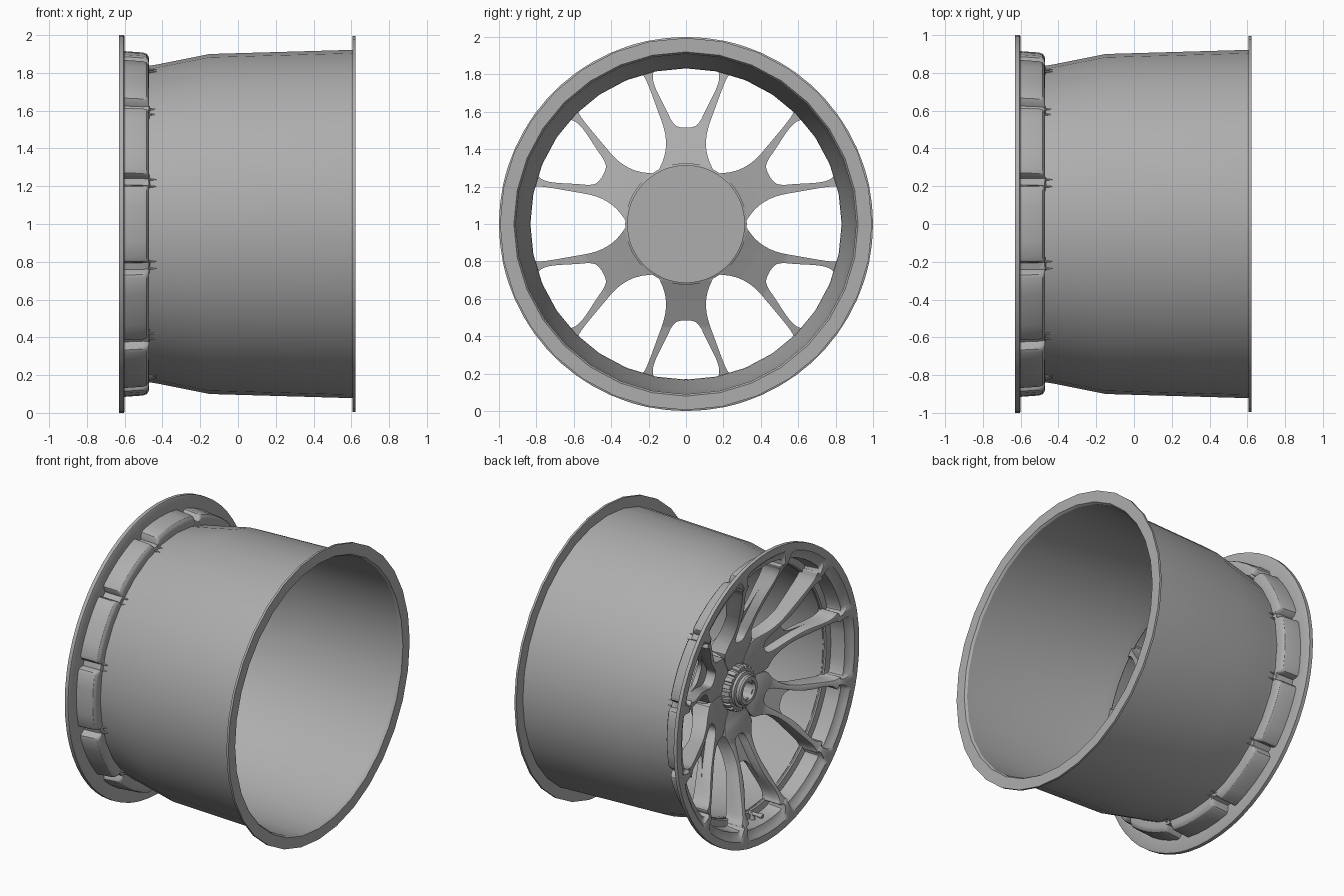
import bpy, bmesh, math
from mathutils import Vector, Matrix

if "Cube" in bpy.data.objects:
    bpy.data.objects.remove(bpy.data.objects["Cube"])

CENTRE = Vector((0, 0, 1))
GREY = bpy.data.materials.new("dark_grey")
GREY.diffuse_color = (0.42, 0.42, 0.42, 1)
GREY.use_nodes = True
GREY.node_tree.nodes["Principled BSDF"].inputs["Base Color"].default_value = GREY.diffuse_color


def finish(name, bm, angle=32):
    bmesh.ops.recalc_face_normals(bm, faces=bm.faces)
    me = bpy.data.meshes.new(name)
    bm.to_mesh(me)
    bm.free()
    me.materials.append(GREY)
    ob = bpy.data.objects.new(name, me)
    bpy.context.collection.objects.link(ob)
    ob.location = CENTRE
    bpy.ops.object.select_all(action='DESELECT')
    ob.select_set(True)
    bpy.context.view_layer.objects.active = ob
    bpy.ops.object.shade_smooth_by_angle(angle=math.radians(angle))
    return ob


def lathe(name, profile, steps, angle=32):
    """Spin a closed (x, r, optional notch r) profile about x; steps = [(degrees, notch 0..1)]."""
    bm = bmesh.new()
    rings = []
    for deg, notch in steps:
        a = math.radians(deg)
        ring = []
        for p in profile:
            r = p[1] + (p[-1] - p[1]) * notch if len(p) == 3 else p[1]
            ring.append(bm.verts.new((p[0], r * math.cos(a), r * math.sin(a))))
        rings.append(ring)
    n = len(profile)
    for i, ra in enumerate(rings):
        rb = rings[(i + 1) % len(rings)]
        for j in range(n):
            k = (j + 1) % n
            bm.faces.new((ra[j], ra[k], rb[k], rb[j]))
    bmesh.ops.remove_doubles(bm, verts=bm.verts, dist=1e-5)
    return finish(name, bm, angle)


def even(n):
    return [(360 * i / n, 0) for i in range(n)]


def interp(table, u):
    if u <= table[0][0]:
        return table[0][1]
    for (a, x), (b, y) in zip(table, table[1:]):
        if u <= b:
            return x + (y - x) * (u - a) / (b - a)
    return table[-1][1]


def chaikin(pts, times=2):
    for _ in range(times):
        out = []
        for i, p in enumerate(pts):
            q = pts[(i + 1) % len(pts)]
            out += [p.lerp(q, 0.25), p.lerp(q, 0.75)]
        pts = out
    return pts


# Barrel with rear flange
lathe("barrel", [
    (-0.47, 0.838), (-0.43, 0.844), (-0.15, 0.90), (0.607, 0.922), (0.607, 0.995),
    (0.622, 0.995), (0.622, 0.92), (0.607, 0.91), (-0.15, 0.89), (-0.43, 0.836),
    (-0.47, 0.832)], even(32))

# Front flange and the twelve raised blocks behind it, notched at the spoke ends
NOTCH = [(-1.2, 1), (1.2, 1), (1.7, 0.45), (2.3, 0.15), (3.4, 0), (9, 0), (15, 0), (21, 0),
         (26.6, 0), (27.7, 0.15), (28.3, 0.45)]
steps = [(15 + 30 * s + d, n) for s in range(12) for d, n in NOTCH]
lathe("front_rim", [
    (-0.63, 1.0), (-0.605, 1.0), (-0.60, 0.99), (-0.60, 0.915, 0.865),
    (-0.505, 0.908, 0.86), (-0.485, 0.902, 0.857), (-0.475, 0.89, 0.853), (-0.47, 0.875, 0.85),
    (-0.47, 0.834), (-0.48, 0.832), (-0.488, 0.84, 0.834), (-0.495, 0.882, 0.835),
    (-0.595, 0.892, 0.838), (-0.605, 0.922, 0.845), (-0.618, 0.935, 0.87),
    (-0.63, 0.95)], steps)

# Spokes: u runs outward, v sideways, depth follows u so the face is dished
FRONT = [(0.1, -0.38), (0.2, -0.385), (0.35, -0.42), (0.5, -0.48), (0.7, -0.56),
         (0.84, -0.612)]
BACK = [(0.1, -0.27), (0.3, -0.28), (0.4, -0.33), (0.55, -0.40), (0.85, -0.478)]
MID = [(u, x + 0.07) for u, x in FRONT]
OUTER = [(0.1, 0.058), (0.27, 0.156), (0.31, 0.135), (0.36, 0.115), (0.42, 0.105),
         (0.50, 0.112), (0.62, 0.156), (0.74, 0.20), (0.79, 0.223), (0.815, 0.25),
         (0.825, 0.25), (0.833, 0.19), (0.825, 0.165), (0.80, 0.18)]
FORK_BACK = [(0.74, 0.172), (0.60, 0.10), (0.55, 0.078), (0.515, 0.045)]
FORK_FRONT = [(0.74, 0.172), (0.60, 0.10), (0.45, 0.072), (0.36, 0.06), (0.32, 0.035)]


def spokes(name, fork, top, bottom, bevel):
    half = OUTER + fork
    outline = chaikin([Vector(p) for p in half]
                      + [Vector((u, -v)) for u, v in reversed(half)])
    bm = bmesh.new()
    bm.faces.new([bm.verts.new((0, p.y, p.x)) for p in outline])
    for u in sorted({p[0] for p in FRONT + BACK}):
        bmesh.ops.bisect_plane(bm, geom=bm.verts[:] + bm.edges[:] + bm.faces[:],
                               plane_co=(0, 0, u), plane_no=(0, 0, 1), dist=1e-5)
    rim = [e for e in bm.edges if e.is_boundary]
    near = bm.verts[:]
    ret = bmesh.ops.extrude_face_region(bm, geom=bm.faces[:], use_keep_orig=True)
    far = [g for g in ret['geom'] if isinstance(g, bmesh.types.BMVert)]
    for v in near:
        v.co.x = interp(top, v.co.z)
    for v in far:
        v.co.x = interp(bottom, v.co.z)
    bmesh.ops.recalc_face_normals(bm, faces=bm.faces)
    if bevel:
        bmesh.ops.bevel(bm, geom=rim, offset=bevel, segments=2, profile=0.5,
                        affect='EDGES', clamp_overlap=True)
    first = finish(name, bm)
    for k in range(1, 6):
        ob = first.copy()
        ob.name = f"{name}_{k}"
        ob.rotation_euler.x = math.radians(60 * k)
        bpy.context.collection.objects.link(ob)


spokes("spoke_body", FORK_BACK, MID, BACK, 0)
spokes("spoke_ribs", FORK_FRONT, FRONT, MID, 0.006)

# Hub and mounting face
lathe("hub", [(-0.37, 0.0), (-0.37, 0.30), (-0.28, 0.325), (-0.275, 0.315),
              (-0.25, 0.315), (-0.25, 0.0)], even(64))

# Notched collar and hollow centre nut
collar = []
for i in range(20):
    collar += [(18 * i + d, float(d > 10)) for d in (0, 5, 10, 11, 17)]
lathe("lock_collar", [(-0.36, 0.155), (-0.42, 0.155, 0.137), (-0.432, 0.147, 0.132),
                      (-0.432, 0.115), (-0.36, 0.115)], collar)
lathe("centre_nut", [(-0.36, 0.118), (-0.45, 0.118), (-0.455, 0.10), (-0.475, 0.10),
                     (-0.485, 0.092), (-0.485, 0.068), (-0.40, 0.064), (-0.40, 0.0),
                     (-0.36, 0.0)], even(40))
bm = bmesh.new()
for i in range(6):
    m = Matrix.Rotation(math.radians(60 * i), 4, 'X') @ Matrix.Translation((-0.435, 0, 0.066))
    bmesh.ops.create_cube(bm, size=1, matrix=m @ Matrix.Diagonal((0.07, 0.03, 0.016, 1)))
finish("nut_lugs", bm)

# Small fins behind the gaps between blocks
bm = bmesh.new()
for i in range(12):
    for side in (-1, 1):
        a = math.radians(15 + 30 * i + side * 1.3)
        m = Matrix.Rotation(a, 4, 'X') @ Matrix.Translation((-0.455, 0, 0.84))
        m = m @ Matrix.Rotation(math.radians(90), 4, 'Y')
        bmesh.ops.create_cone(bm, segments=8, radius1=0.009, radius2=0.002, depth=0.045,
                              cap_ends=True, matrix=m)
finish("gap_fins", bm)

# Valve stem in the lowest window
bm = bmesh.new()
for r1, r2, length, x in ((0.012, 0.012, 0.09, -0.53), (0.017, 0.015, 0.03, -0.575)):
    m = Matrix.Translation((x, 0, -0.845)) @ Matrix.Rotation(math.radians(-90), 4, 'Y')
    bmesh.ops.create_cone(bm, segments=12, radius1=r1, radius2=r2, depth=length,
                          cap_ends=True, matrix=m)
bmesh.ops.create_cone(bm, segments=12, radius1=0.02, radius2=0.012, depth=0.06,
                      cap_ends=True, matrix=Matrix.Translation((-0.51, 0, -0.865)))
finish("valve_stem", bm)
